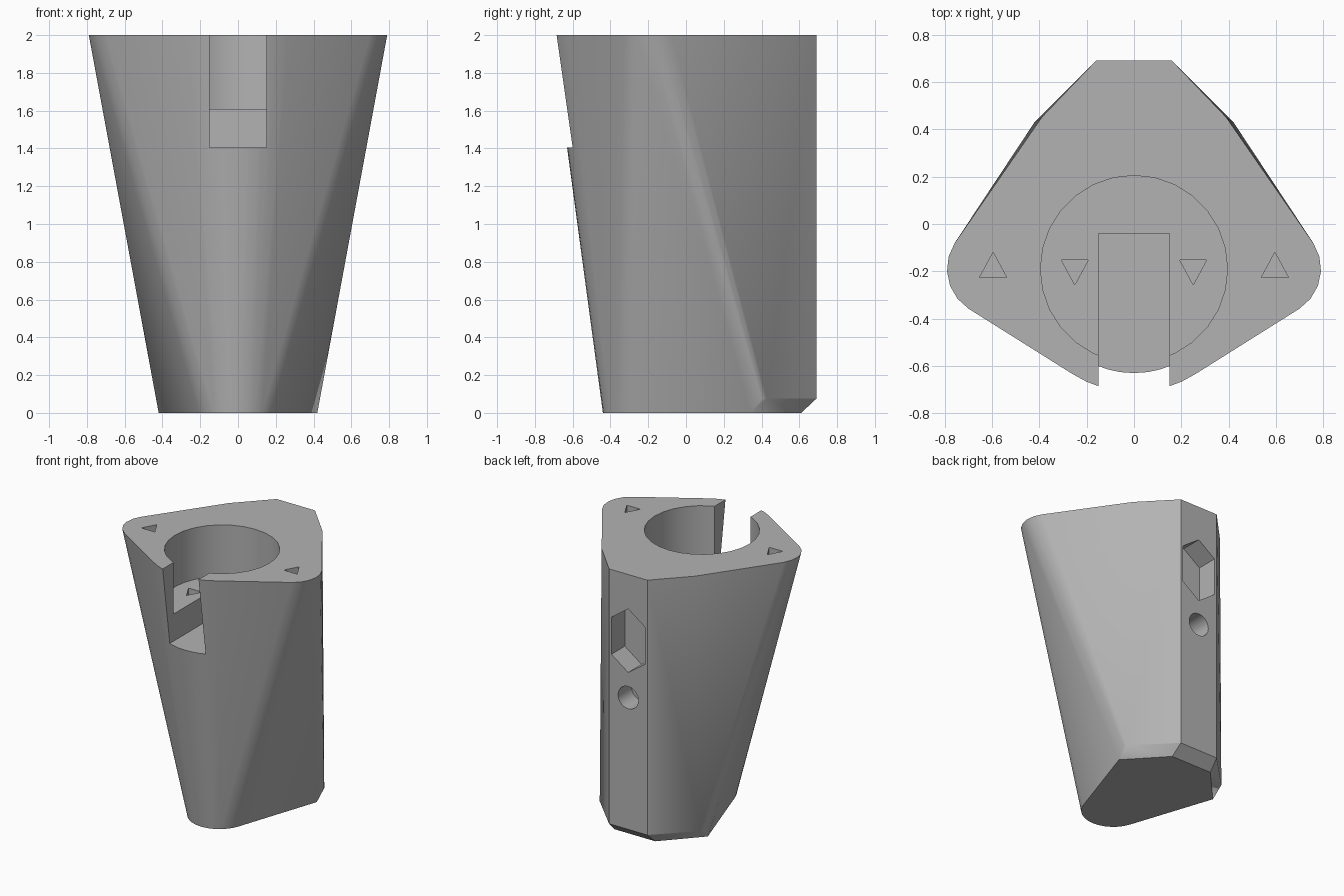
import bpy, bmesh
from math import sin, cos, radians, pi

old = bpy.data.objects.get("Cube")
if old:
    bpy.data.objects.remove(old)

grey = bpy.data.materials.new("plain grey")
grey.use_nodes = True
grey.diffuse_color = (0.45, 0.45, 0.45, 1)
grey.node_tree.nodes["Principled BSDF"].inputs["Base Color"].default_value = (0.45, 0.45, 0.45, 1)


def make_object(name, bm):
    bmesh.ops.recalc_face_normals(bm, faces=bm.faces[:])
    mesh = bpy.data.meshes.new(name)
    bm.to_mesh(mesh)
    bm.free()
    mesh.materials.append(grey)
    obj = bpy.data.objects.new(name, mesh)
    bpy.context.collection.objects.link(obj)
    return obj


def arc(cx, cy, r, start, end, steps):
    """Arc points, with the angle measured from the front towards +x."""
    angles = [radians(start + (end - start) * i / steps) for i in range(steps + 1)]
    return [(cx + r * sin(a), cy - r * cos(a)) for a in angles]


def prism(name, outline, low, high, along_y=False):
    """Extrude a closed outline along z, or along y for an (x, z) outline."""
    bm = bmesh.new()
    rings = [[bm.verts.new((u, h, v) if along_y else (u, v, h)) for u, v in outline]
             for h in (low, high)]
    n = len(outline)
    for ring in rings:
        bm.faces.new(ring)
    for i in range(n):
        j = (i + 1) % n
        bm.faces.new((rings[0][i], rings[0][j], rings[1][j], rings[1][i]))
    return make_object(name, bm)


def circle(cx, cy, r, n):
    return [(cx + r * cos(2 * pi * i / n), cy + r * sin(2 * pi * i / n)) for i in range(n)]


# Body: hull between a wide rounded top and a narrow foot with a bevelled back
back = [(0.39, 0.45), (0.16, 0.69)]
layers = [
    (2.0, arc(0, -0.23, 0.48, 0, 33, 4) + arc(0.59, -0.19, 0.2, 33, 123, 5) + back),
    (0.075, arc(0.38, 0.4, 0.05, 72, 124, 3) + back),
    (0.0, arc(0, -0.22, 0.22, 0, 71, 6) + [(0.42, 0.34), (0.17, 0.61)]),
]
bm = bmesh.new()
for z, outline in layers:
    for x, y in outline:
        for side in ((1, -1) if x > 0.001 else (1,)):
            bm.verts.new((x * side, y, z))
hull = bmesh.ops.convex_hull(bm, input=bm.verts[:])
bmesh.ops.delete(bm, geom=[v for v in bm.verts if not v.link_faces], context='VERTS')
bmesh.ops.dissolve_limit(bm, angle_limit=radians(0.5), verts=bm.verts[:], edges=bm.edges[:])
body = make_object("tapered_body", bm)

# Round bore and the open front slot
cutters = [
    prism("bore_cutter", circle(0, -0.19, 0.395, 28), 1.61, 2.2),
    prism("slot_cutter", [(-0.15, -1), (0.15, -1), (0.15, -0.04), (-0.15, -0.04)], 1.405, 2.2),
]

# Small triangular sockets in the rim and in the bore floor
for s in (1, -1):
    rim = [(s * 0.595 - 0.057, -0.225), (s * 0.595 + 0.057, -0.225), (s * 0.595, -0.12)]
    floor = [(s * 0.25 - 0.057, -0.152), (s * 0.25 + 0.057, -0.152), (s * 0.25, -0.257)]
    cutters.append(prism("rim_socket_cutter", rim, 1.8, 2.2))
    cutters.append(prism("floor_socket_cutter", floor, 1.41, 1.8))

# Hexagonal pocket and round hole in the flat back
pocket = [(0, 1.74), (0.14, 1.64), (0.14, 1.36), (0, 1.26), (-0.14, 1.36), (-0.14, 1.64)]
cutters.append(prism("back_pocket_cutter", pocket, 0.53, 0.9, True))
cutters.append(prism("back_hole_cutter", circle(0, 1.07, 0.085, 20), 0.53, 0.9, True))

bpy.context.view_layer.objects.active = body
for ob in bpy.context.selected_objects:
    ob.select_set(False)
body.select_set(True)
for cutter in cutters:
    cutter.hide_render = True
    mod = body.modifiers.new("cut", 'BOOLEAN')
    mod.operation = 'DIFFERENCE'
    mod.solver = 'EXACT'
    mod.object = cutter
    bpy.ops.object.modifier_apply(modifier=mod.name)
    bpy.data.objects.remove(cutter)

bpy.ops.object.shade_smooth_by_angle(angle=radians(30))
